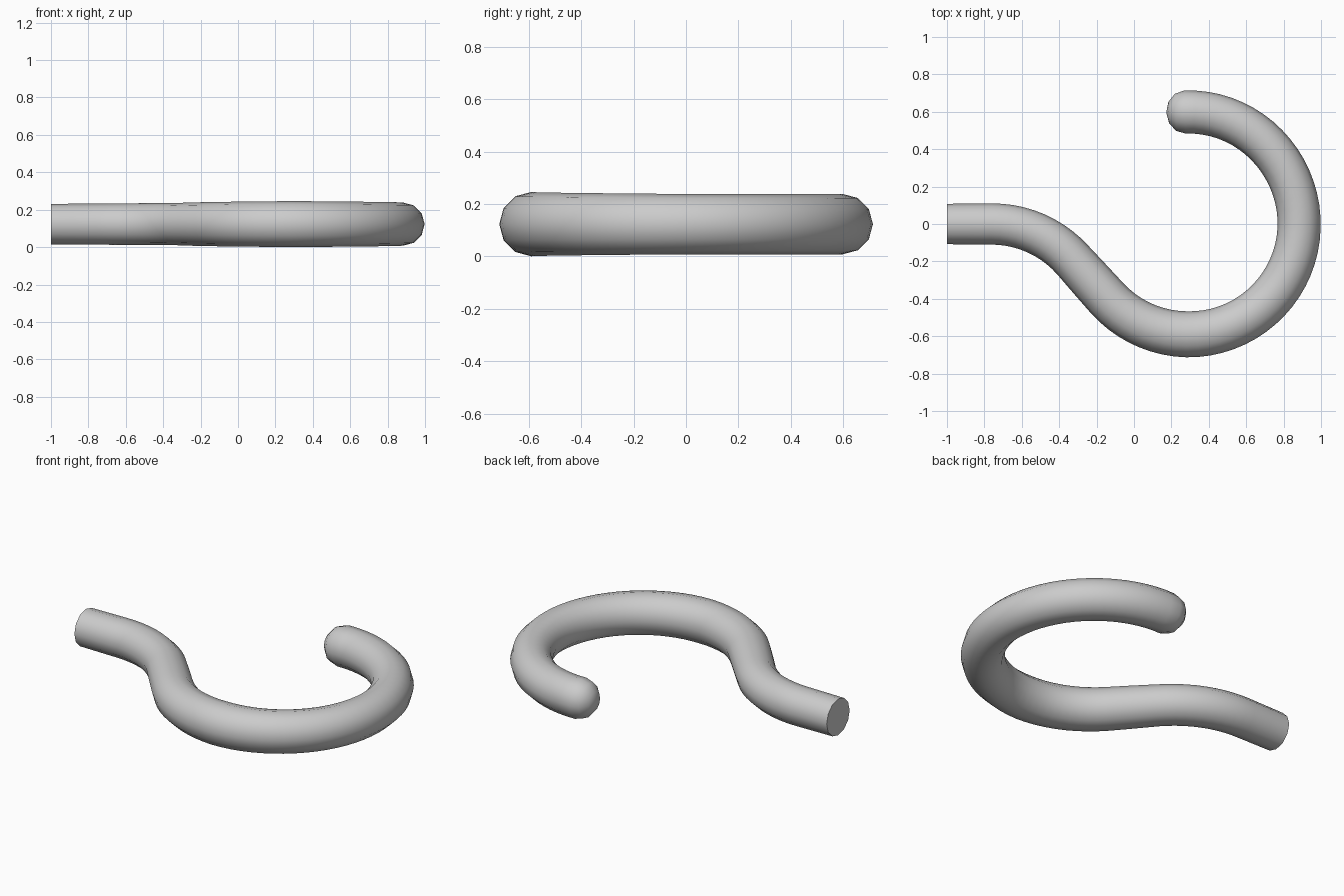
import bpy, bmesh
from math import sin, cos, tan, pi, radians
from mathutils import Vector

if "Cube" in bpy.data.objects:
    bpy.data.objects.remove(bpy.data.objects["Cube"])

SIDES = 12
ZC = 0.123
CX, R = 0.293, 0.59          # big hook arc: centre x and radius
TURN = radians(48)           # heading of the slanted stretch

# Key geometry of the neck bend joining the straight shank to the hook
join = Vector((CX - R * sin(TURN), -R * cos(TURN)))
corner_x = join.x + join.y / tan(TURN)
start_x = -0.76
bend_r = (corner_x - start_x) / tan(TURN / 2)

# Centreline as (x, y, heading, radius)
path = [(-1.0, 0.0, 0.0, 0.108), (-0.88, 0.0, 0.0, 0.109)]
N = 10
for i in range(N + 1):
    t = TURN * i / N
    path.append((start_x + bend_r * sin(t), -bend_r * (1 - cos(t)), -t, 0.11 + 0.003 * i / N))
bx, by = path[-1][:2]
path.append(((bx + join.x) / 2, (by + join.y) / 2, -TURN, 0.116))
M = 44
a0, a1 = -pi / 2 - TURN, radians(92)
for i in range(M + 1):
    a = a0 + (a1 - a0) * i / M
    if a < -pi / 2:
        k = (a - a0) / (-pi / 2 - a0)
        rad = 0.118 + 0.005 * k
    else:
        k = min(1, (a + pi / 2) / (pi / 2))
        rad = 0.123 - 0.008 * k
    ry = R + (0.009 * sin(a) if a > 0 else 0)
    path.append((CX + R * cos(a), ry * sin(a), a + pi / 2, rad))

# Rounded tip: shrinking loops
ex, ey, eh, er = path[-1]
for deg in (30, 60):
    d = 0.1 * sin(radians(deg))
    path.append((ex + d * cos(eh), ey + d * sin(eh), eh, er * cos(radians(deg))))

bm = bmesh.new()
loops = []
for x, y, h, r in path:
    loops.append([bm.verts.new((x - sin(h) * r * cos(2 * pi * j / SIDES),
                                y + cos(h) * r * cos(2 * pi * j / SIDES),
                                ZC + r * sin(2 * pi * j / SIDES))) for j in range(SIDES)])
for p, q in zip(loops, loops[1:]):
    for j in range(SIDES):
        k = (j + 1) % SIDES
        bm.faces.new((p[j], p[k], q[k], q[j]))
# Flat shank end and pointed fan closing the tip
bm.faces.new(loops[0])
tip = bm.verts.new((ex + 0.1 * cos(eh), ey + 0.1 * sin(eh), ZC))
for j in range(SIDES):
    bm.faces.new((loops[-1][j], loops[-1][(j + 1) % SIDES], tip))
bmesh.ops.recalc_face_normals(bm, faces=bm.faces)

mesh = bpy.data.meshes.new("hook")
bm.to_mesh(mesh)
bm.free()
hook = bpy.data.objects.new("hook", mesh)
bpy.context.collection.objects.link(hook)
bpy.context.view_layer.objects.active = hook
hook.select_set(True)
bpy.ops.object.shade_smooth_by_angle(angle=radians(40))
